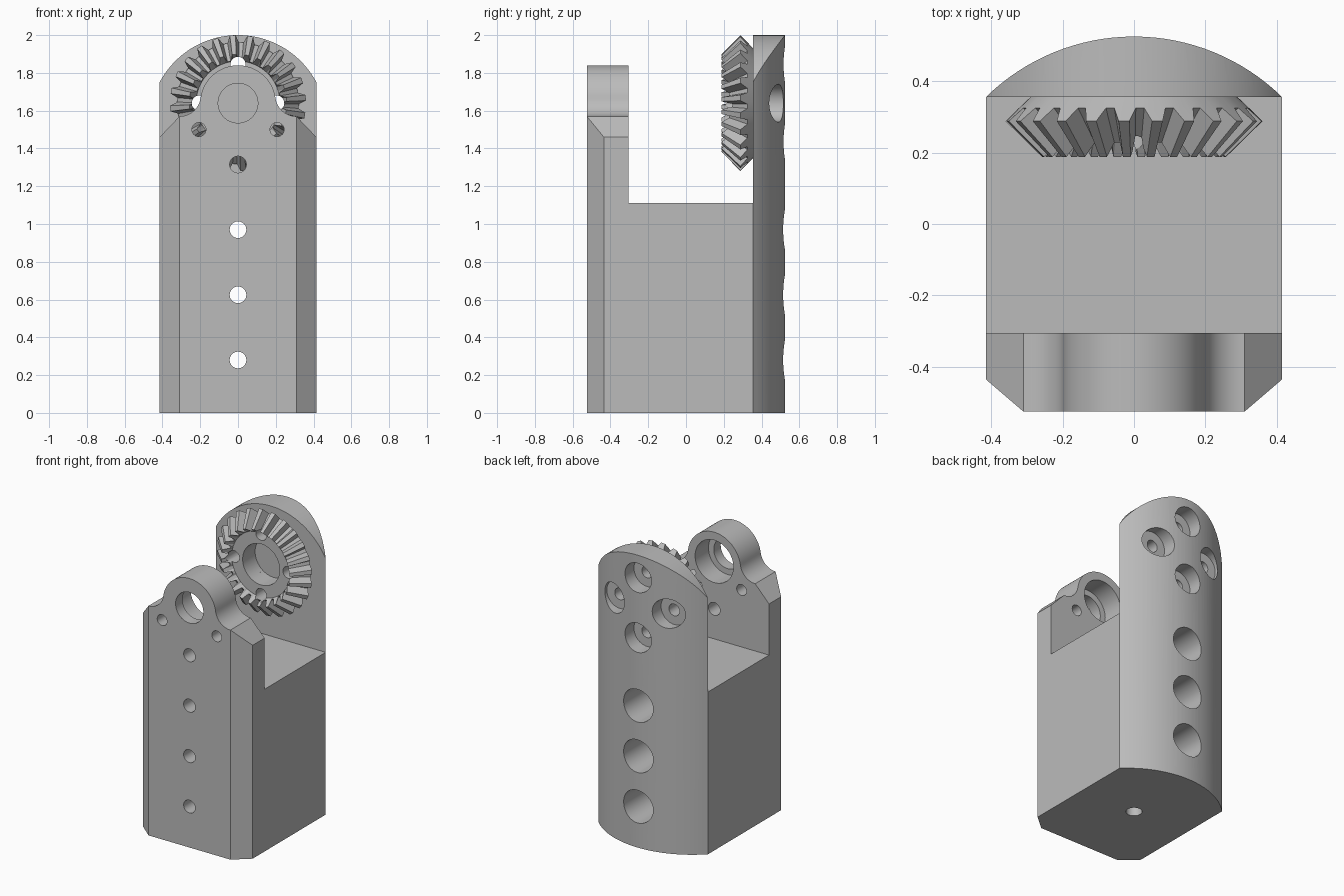
import bpy, bmesh, math
from math import sin, cos, pi, radians

cube = bpy.data.objects.get("Cube")
if cube:
    bpy.data.objects.remove(cube, do_unlink=True)

grey = bpy.data.materials.new("plain grey")
grey.use_nodes = True
grey.diffuse_color = (0.5, 0.5, 0.5, 1)
grey.node_tree.nodes["Principled BSDF"].inputs["Base Color"].default_value = (0.5, 0.5, 0.5, 1)

AXIS_Z = 1.64          # height of the gear and bearing axis
PLATE_Y = 0.355        # inner face of the back plate
ARM_Y = -0.305         # inner face of the front arm


def finish(bm, name):
    bmesh.ops.recalc_face_normals(bm, faces=bm.faces)
    mesh = bpy.data.meshes.new(name)
    bm.to_mesh(mesh)
    bm.free()
    mesh.materials.append(grey)
    ob = bpy.data.objects.new(name, mesh)
    bpy.context.scene.collection.objects.link(ob)
    return ob


def loft(name, rings, closed=False):
    """Skin rings of equal length; cap the ends or join last to first."""
    bm = bmesh.new()
    loops = [[bm.verts.new(p) for p in ring] for ring in rings]
    pairs = list(zip(loops, loops[1:]))
    if closed:
        pairs.append((loops[-1], loops[0]))
    else:
        bm.faces.new(loops[0])
        bm.faces.new(loops[-1])
    n = len(loops[0])
    for a, b in pairs:
        for i in range(n):
            j = (i + 1) % n
            bm.faces.new((a[i], a[j], b[j], b[i]))
    return finish(bm, name)


def prism_z(name, pts, z0, z1):
    return loft(name, [[(x, y, z) for x, y in pts] for z in (z0, z1)])


def prism_y(name, pts, y0, y1):
    return loft(name, [[(x, y, z) for x, z in pts] for y in (y0, y1)])


def bore(x, z, steps, n=40):
    """Stepped round cutter along y; steps are (radius, y)."""
    ang = [2 * pi * i / n for i in range(n)]
    return loft("bore", [[(x + r * cos(a), y, z + r * sin(a)) for a in ang]
                         for r, y in steps])


def cut(ob, cutter):
    cutter.hide_render = True
    mod = ob.modifiers.new("cut", 'BOOLEAN')
    mod.operation, mod.solver, mod.object = 'DIFFERENCE', 'EXACT', cutter
    bpy.context.view_layer.update()
    deps = bpy.context.evaluated_depsgraph_get()
    result = bpy.data.meshes.new_from_object(ob.evaluated_get(deps))
    ob.modifiers.clear()
    ob.data = result
    bpy.data.objects.remove(cutter, do_unlink=True)


def arc(cx, cy, r, a0, a1, n):
    return [(cx + r * cos(a0 + (a1 - a0) * i / n),
             cy + r * sin(a0 + (a1 - a0) * i / n)) for i in range(n + 1)]


# Housing: chamfered front, bowed back
bow_r, bow_y = 0.592, -0.067
half = math.asin(0.415 / bow_r)
plan = [(-0.415, -0.435), (-0.31, -0.525), (0.31, -0.525), (0.415, -0.435)]
plan += arc(0, bow_y, bow_r, pi / 2 - half, pi / 2 + half, 32)
housing = prism_z("housing", plan, 0, 2)

# Open slot between front arm and back plate
slot = [(-1, ARM_Y), (1, ARM_Y), (1, PLATE_Y), (-1, PLATE_Y)]
cut(housing, prism_z("slot", slot, 1.11, 3))

# Front arm top: sloped shoulders, fillets, round bearing boss
fillet, fx, shoulder = 0.113, 0.31, 1.57
fz = shoulder + fillet
tangent = math.atan2(fz - AXIS_Z, fx)
right = [(0.6, 1.266)] + arc(fx, fz, fillet, -pi / 2, -pi + tangent, 12)
boss = arc(0, AXIS_Z, 0.2, tangent, pi - tangent, 40)[1:-1]
left = [(-x, z) for x, z in reversed(right)]
cut(housing, prism_y("arm_waste", right + boss + left + [(-0.6, 3), (0.6, 3)], -1, 0))

# Back plate top: broad arch
crown = arc(0, 1.53, 0.47, 0.35, pi - 0.35, 48)
crown = [(0.6, crown[0][1])] + crown + [(-0.6, crown[0][1])]
cut(housing, prism_y("plate_waste", crown + [(-0.6, 3), (0.6, 3)], 0.1, 1))

# Bearing seat in the arm and shallow recess in the plate
cut(housing, bore(0, AXIS_Z, [(0.105, -0.7), (0.105, -0.45), (0.145, -0.45), (0.145, -0.2)], 64))
cut(housing, bore(0, AXIS_Z, [(0.14, 0.2), (0.14, 0.385)], 96))

# Long bolt holes with deep counterbores at the back
for z in (0.28, 0.625, 0.97):
    cut(housing, bore(0, z, [(0.044, -0.7), (0.044, -0.2), (0.112, -0.2), (0.112, 0.7)]))

# Small holes through the arm
cut(housing, bore(0, 1.315, [(0.044, -0.7), (0.044, 0)]))
for side in (-1, 1):
    cut(housing, bore(side * 0.207, 1.5, [(0.037, -0.7), (0.037, 0)]))

# Blind hole in the underside
under = arc(0, 0, 0.05, 0, 2 * pi, 32)[:-1]
cut(housing, prism_z("under_hole", under, -0.1, 0.2))

# Bevel gear: toothed cone around a recessed hub
TEETH = 24
pitch = 2 * pi / TEETH


def gear_ring(root, tip):
    pts = []
    for t in range(TEETH):
        mid = radians(4.5) + t * pitch
        for off, (r, y) in ((-0.36, root), (-0.16, tip), (0.16, tip), (0.36, root)):
            a = mid + off * pitch
            pts.append((r * cos(a), y, AXIS_Z + r * sin(a)))
    return pts


gear = loft("bevel_gear", [
    gear_ring((0.285, 0.36), (0.285, 0.36)),
    gear_ring((0.322, 0.325), (0.36, 0.288)),
    gear_ring((0.226, 0.228), (0.258, 0.188)),
    gear_ring((0.222, 0.25), (0.222, 0.25)),
    gear_ring((0.14, 0.25), (0.14, 0.25)),
    gear_ring((0.14, 0.36), (0.14, 0.36)),
], closed=True)

# Four gear screws, counterbored from the back
for k in range(4):
    x, z = 0.205 * cos(k * pi / 2), AXIS_Z + 0.205 * sin(k * pi / 2)
    cut(housing, bore(x, z, [(0.04, 0.1), (0.04, 0.42), (0.1, 0.42), (0.1, 0.7)]))
    cut(gear, bore(x, z, [(0.04, 0.1), (0.04, 0.5)]))

# Smooth curved walls, keep machined edges crisp
for ob in (housing, gear):
    bpy.ops.object.select_all(action='DESELECT')
    ob.select_set(True)
    bpy.context.view_layer.objects.active = ob
    bpy.ops.object.shade_smooth_by_angle(angle=radians(25))
